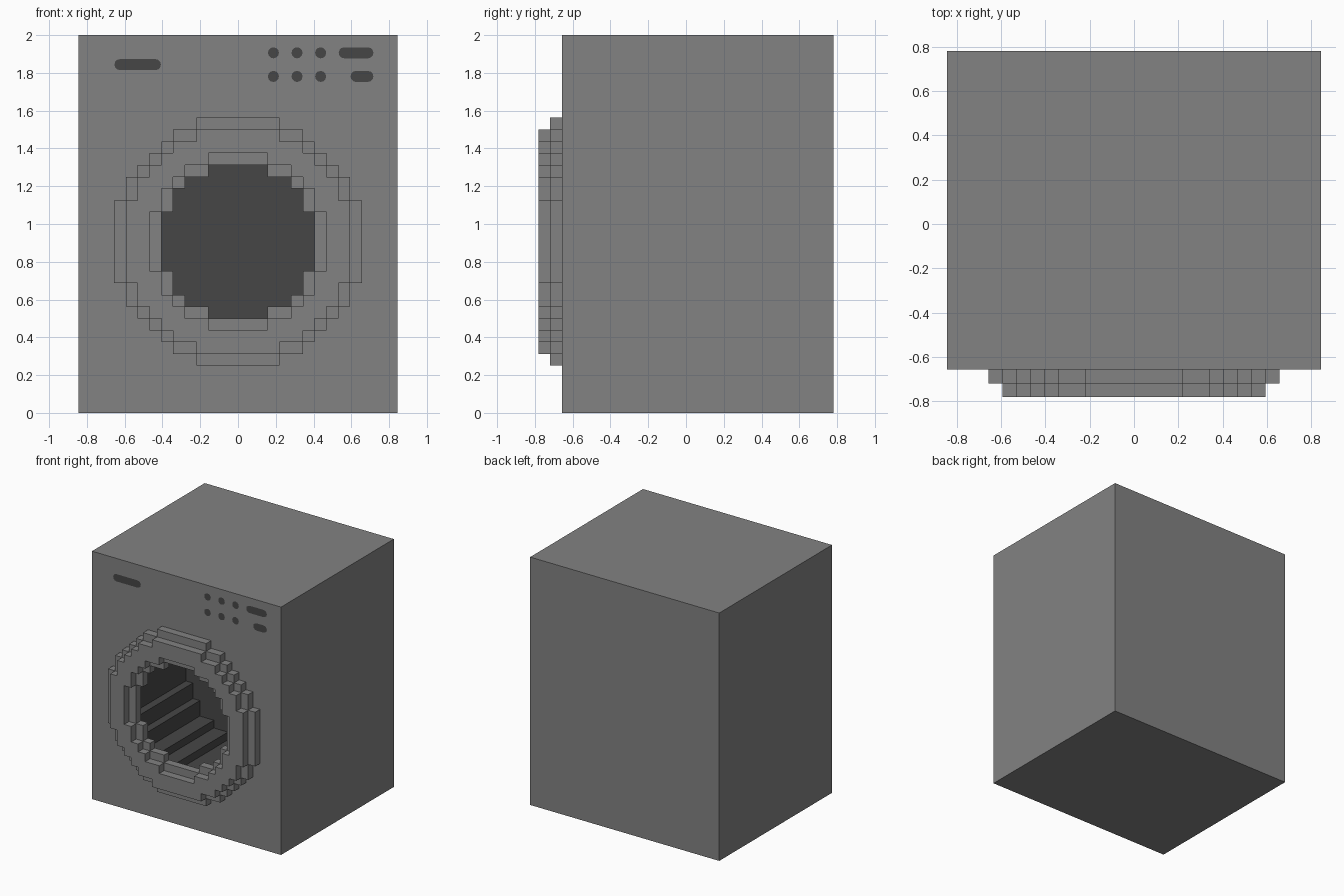
import bpy, bmesh, math

cube = bpy.data.objects.get("Cube")
if cube:
    bpy.data.objects.remove(cube, do_unlink=True)

U = 1 / 16                      # block size
FRONT, BACK = -10.5, 12.5       # cabinet depth range in blocks
DRUM_DEPTH = 12
DOOR_Z = 14.5                   # door centre height in blocks


def material(name, value):
    m = bpy.data.materials.new(name)
    m.use_nodes = True
    col = (value, value, value, 1)
    m.diffuse_color = col
    m.node_tree.nodes["Principled BSDF"].inputs["Base Color"].default_value = col
    return m


GREY = material("mid grey", 0.225)
DARK = material("dark grey", 0.062)


def block_disc(radius):
    """Outline of a disc made of square blocks, as (x, z) points."""
    n = int(radius)

    def half(k):
        return int(math.sqrt(radius ** 2 - k * k)) + 0.5 if abs(k) <= n else 0

    right = []
    for k in range(-n, n + 1):
        if half(k) != half(k - 1):
            right.append((half(k), DOOR_Z + k - 0.5))
        if half(k) != half(k + 1):
            right.append((half(k), DOOR_Z + k + 0.5))
    return right + [(-x, z) for x, z in reversed(right)]


def pill(x0, x1, z, r=0.47, steps=6):
    """Rounded bar outline; a round dot when it is one block long."""
    pts = []
    for cx, start in ((x1 - 0.5, -90), (x0 + 0.5, 90)):
        for i in range(steps + 1):
            a = math.radians(start + 180 * i / steps)
            p = (cx + r * math.cos(a), z + r * math.sin(a))
            if not pts or math.dist(p, pts[-1]) > 1e-4:
                pts.append(p)
    if math.dist(pts[0], pts[-1]) < 1e-4:
        pts.pop()
    return pts


def solid(name, outer, hole, y0, y1, pocket_y=None, insets=()):
    """Extrude an outline along y with a through hole or a dark pocket.
    Insets are dark shapes cut flush into the front face."""
    bm = bmesh.new()

    def loop(pts, y):
        vs = [bm.verts.new((x * U, y * U, z * U)) for x, z in pts]
        for i, v in enumerate(vs):
            bm.edges.new((v, vs[i - 1]))
        return vs

    def walls(a, b, index=0):
        for i in range(len(a)):
            f = bm.faces.new((a[i - 1], a[i], b[i], b[i - 1]))
            f.material_index = index

    def sheet(*loops):
        edges = [bm.edges.get((l[i - 1], l[i])) for l in loops for i in range(len(l))]
        bmesh.ops.triangle_fill(bm, use_beauty=True, edges=edges, normal=(0, -1, 0))

    outer_front, outer_back = loop(outer, y0), loop(outer, y1)
    hole_front = loop(hole, y0)
    hole_back = loop(hole, y1 if pocket_y is None else pocket_y)
    marks = [loop(p, y0) for p in insets]
    sheet(outer_front, hole_front, *marks)
    for m in marks:
        bm.faces.new(m).material_index = 1
    if pocket_y is None:
        sheet(outer_back, hole_back)
        walls(hole_front, hole_back)
    else:
        bm.faces.new(outer_back)
        walls(hole_front, hole_back, 1)
        bm.faces.new(hole_back).material_index = 1
    walls(outer_front, outer_back)
    bmesh.ops.recalc_face_normals(bm, faces=bm.faces[:])
    me = bpy.data.meshes.new(name)
    bm.to_mesh(me)
    bm.free()
    me.materials.append(GREY)
    if pocket_y is not None:
        me.materials.append(DARK)
    bpy.context.collection.objects.link(bpy.data.objects.new(name, me))


# Control panel marks: drawer handle, two bars and a grid of round buttons
panel = [pill(-10.5, -6.5, 29.5), pill(8.5, 11.5, 30.5), pill(9.5, 11.5, 28.5)]
panel += [pill(2.5 + 2 * c, 3.5 + 2 * c, 30.5 - 2 * r)
          for r in range(2) for c in range(3)]

# Cabinet with the dark drum, wider than the door opening
cabinet = [(-13.5, 0), (13.5, 0), (13.5, 32), (-13.5, 32)]
solid("cabinet", cabinet, block_disc(8.5), FRONT, BACK, FRONT + DRUM_DEPTH, panel)

# Two stepped door rings
solid("door_ring_back", block_disc(10.5), block_disc(6.5), FRONT - 1, FRONT)
solid("door_ring_front", block_disc(9.5), block_disc(7.5), FRONT - 2, FRONT - 1)
